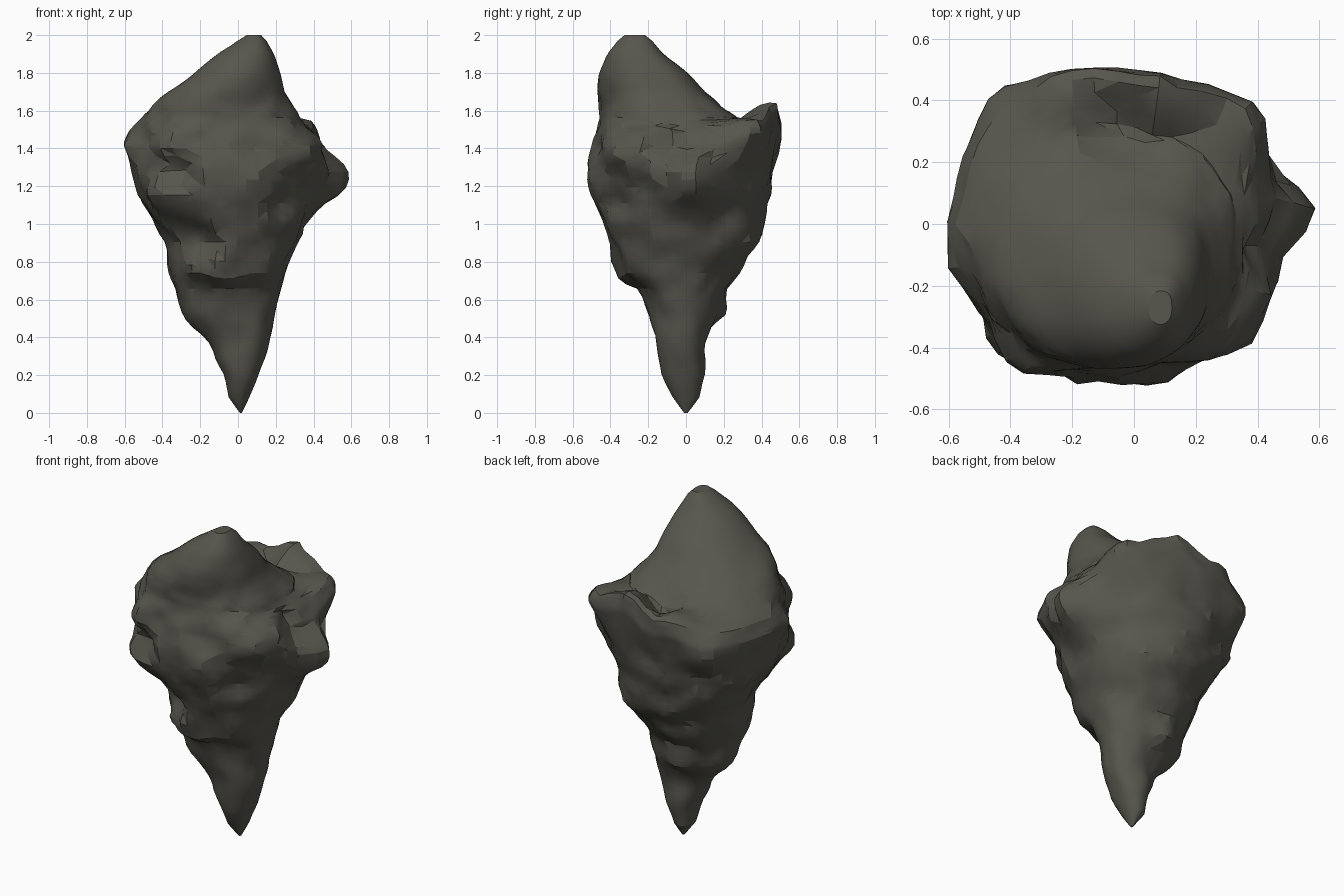
import bpy, bmesh, math
from mathutils import Vector, noise

# Cross-section extents of the rock: z, x min, x max, y min, y max
KEYS = [
    (0.00, 0.01, 0.02, -0.01, 0.01), (0.08, -0.05, 0.06, -0.07, 0.07),
    (0.20, -0.07, 0.11, -0.13, 0.10), (0.35, -0.14, 0.165, -0.15, 0.10),
    (0.52, -0.29, 0.20, -0.19, 0.16), (0.65, -0.33, 0.22, -0.24, 0.20),
    (0.74, -0.36, 0.26, -0.34, 0.27), (0.90, -0.39, 0.32, -0.39, 0.38),
    (1.00, -0.45, 0.36, -0.43, 0.41), (1.15, -0.53, 0.40, -0.49, 0.45),
    (1.30, -0.57, 0.42, -0.53, 0.48), (1.42, -0.60, 0.42, -0.49, 0.51),
    (1.49, -0.57, 0.39, -0.48, 0.48), (1.56, -0.51, 0.33, -0.46, 0.29),
    (1.62, -0.46, 0.29, -0.46, 0.19), (1.70, -0.37, 0.25, -0.47, 0.10),
    (1.80, -0.23, 0.22, -0.46, 0.01), (1.90, -0.11, 0.19, -0.42, -0.12),
    (1.97, 0.00, 0.15, -0.36, -0.18), (2.00, 0.05, 0.12, -0.32, -0.22)]

# Knobs and hollows: centre, radius, push
LUMPS = [
    ((0.41, 0.05, 1.24), 0.27, (0.09, 0.00, -0.01)),    # side spike base
    ((0.42, 0.04, 1.25), 0.15, (0.10, 0.00, 0.01)),     # side spike tip
    ((0.32, 0.32, 1.44), 0.20, (0.07, 0.06, 0.07)),     # back right horn
    ((0.37, -0.22, 1.36), 0.18, (0.07, -0.03, 0.02)),   # front right knob
    ((0.27, -0.38, 1.42), 0.16, (0.03, -0.04, 0.00)),
    ((0.41, -0.08, 1.42), 0.13, (-0.05, 0.00, 0.00)),   # side hollow
    ((0.08, 0.46, 1.48), 0.20, (0.00, 0.02, 0.15)),     # back horn
    ((-0.20, 0.43, 1.47), 0.18, (0.00, 0.01, 0.07)),    # back rim
    ((-0.06, 0.31, 1.56), 0.15, (0.00, 0.00, -0.05)),   # back crevice
    ((-0.34, 0.34, 1.36), 0.18, (-0.04, 0.04, 0.00)),   # back left knob
    ((-0.34, -0.40, 1.40), 0.14, (-0.02, -0.04, 0.00)), # brow ledge
    ((-0.30, -0.43, 1.28), 0.12, (0.03, 0.05, 0.01)),   # hollow under brow
    ((-0.38, -0.36, 1.17), 0.17, (-0.04, -0.04, 0.00)), # cheek
    ((-0.22, -0.34, 0.92), 0.14, (0.03, 0.05, 0.00)),
    ((-0.06, -0.34, 0.76), 0.14, (0.00, -0.02, -0.03)), # front overhang
    ((0.24, -0.38, 1.10), 0.12, (-0.02, 0.03, 0.00)),
    ((-0.08, 0.17, 0.57), 0.11, (0.00, 0.04, -0.02)),   # back stem knob
]
SIDES = 46


def extents(z):
    for a, b in zip(KEYS, KEYS[1:]):
        if z <= b[0]:
            t = (z - a[0]) / (b[0] - a[0])
            return [p + (q - p) * t for p, q in zip(a[1:], b[1:])]
    return KEYS[-1][1:]


def power(v, e):
    return math.copysign(abs(v) ** e, v)


def shape(angle, z):
    x0, x1, y0, y1 = extents(z)
    c, s = math.cos(angle), math.sin(angle)
    # nearly round, with a squarer back right edge on the upper slope
    e = 0.74 if z > 1.56 and c > 0 and s > 0 else 0.94
    p = Vector(((x0 + x1) / 2 + (x1 - x0) / 2 * power(c, e),
                (y0 + y1) / 2 + (y1 - y0) / 2 * power(s, e), z))
    out = Vector((c, s, 0))
    # craggy surface, calmer on the summit and at the tip
    amp = 0.03 * min(1, z / 0.8) * min(1, max(0.15, (1.9 - z) / 0.4))
    n = noise.noise(p * 5 + Vector((3, 7, 1)))
    n += 0.7 * noise.noise(Vector((p.x * 11, p.y * 11, p.z * 9)))
    q = p + out * amp * n
    for centre, r, push in LUMPS:
        d = (p - Vector(centre)).length / r
        if d < 1:
            q += Vector(push) * (1 - d * d) ** 1.2
    return q


# Rock body: lofted rings, packed tighter around the shoulder
heights = [i * 1.4 / 34 for i in range(34)]
heights += [1.4 + i * 0.24 / 16 for i in range(16)]
heights += [1.64 + i * 0.36 / 12 for i in range(13)]
bm = bmesh.new()
rings = []
for z in heights:
    rings.append([bm.verts.new(shape(2 * math.pi * j / SIDES, min(z, 2)))
                  for j in range(SIDES)])
for i, (a, b) in enumerate(zip(rings, rings[1:])):
    for j in range(SIDES):
        k = (j + 1) % SIDES
        if (i + j) % 2:
            bm.faces.new((a[j], a[k], b[j]))
            bm.faces.new((a[k], b[k], b[j]))
        else:
            bm.faces.new((a[j], a[k], b[k]))
            bm.faces.new((a[j], b[k], b[j]))
bm.faces.new(rings[0][::-1])
bm.faces.new(rings[-1])
bmesh.ops.remove_doubles(bm, verts=bm.verts, dist=0.004)
bmesh.ops.recalc_face_normals(bm, faces=bm.faces)
mesh = bpy.data.meshes.new("rock")
bm.to_mesh(mesh)
bm.free()
rock = bpy.data.objects.new("rock", mesh)
bpy.context.collection.objects.link(rock)

# Stone colour
stone = bpy.data.materials.new("dark olive stone")
stone.diffuse_color = (0.095, 0.092, 0.074, 1)
mesh.materials.append(stone)

# Soft facets with sharp cracks
bpy.context.view_layer.objects.active = rock
rock.select_set(True)
bpy.ops.object.shade_smooth_by_angle(angle=math.radians(22))
